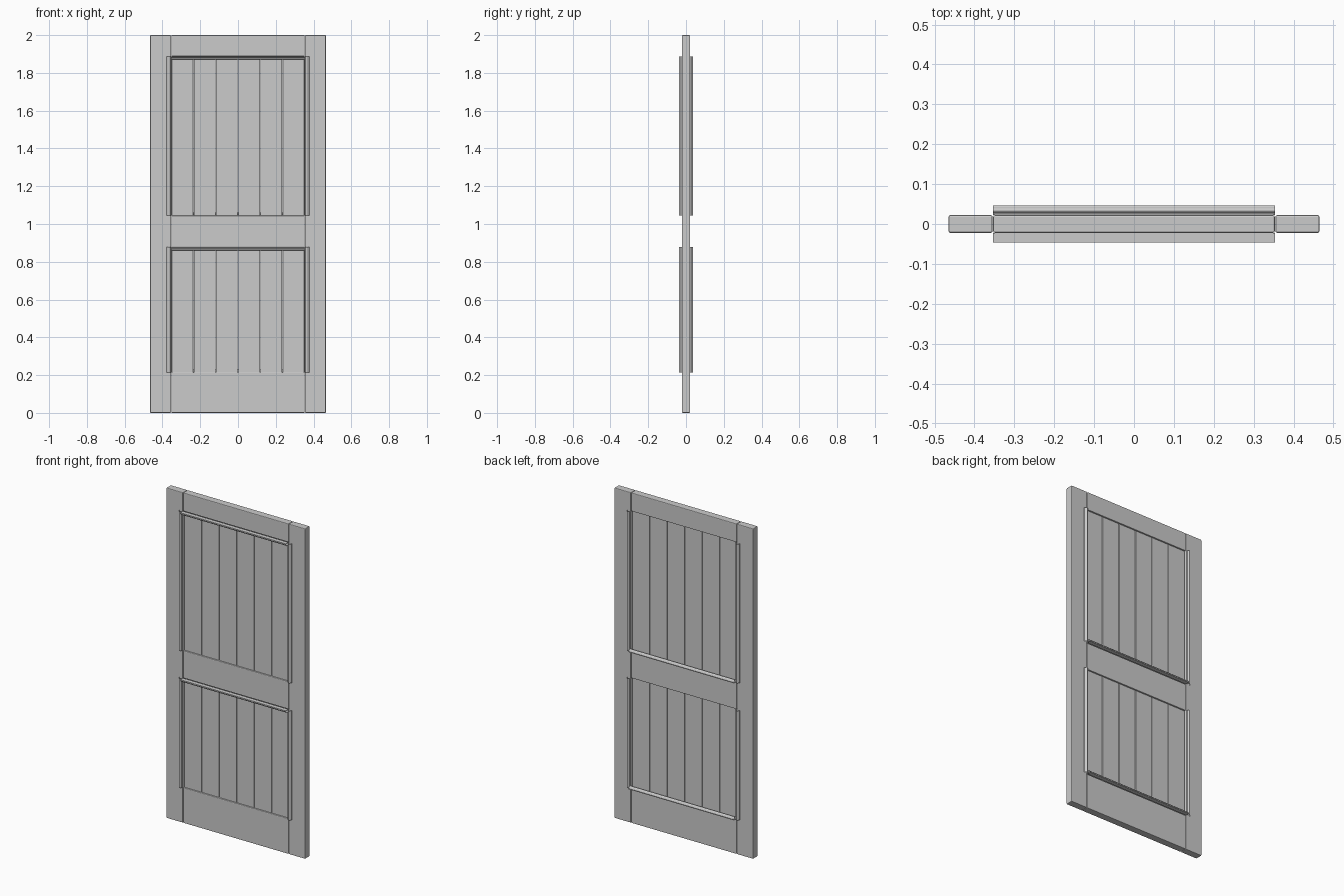
import bpy, bmesh
from mathutils import Vector

if "Cube" in bpy.data.objects:
    bpy.data.objects.remove(bpy.data.objects["Cube"])

T = 0.022            # half thickness of the frame
INNER = 0.353        # half width between the stiles
OPENINGS = {"upper": (1.044, 1.888), "lower": (0.214, 0.877)}


def finish(name, bm):
    bmesh.ops.recalc_face_normals(bm, faces=bm.faces)
    mesh = bpy.data.meshes.new(name)
    bm.to_mesh(mesh)
    bm.free()
    obj = bpy.data.objects.new(name, mesh)
    bpy.context.collection.objects.link(obj)
    return obj


def board(name, x0, x1, half_y, z0, z1, bevel):
    bm = bmesh.new()
    bmesh.ops.create_cube(bm, size=1)
    for v in bm.verts:
        v.co = Vector(((x0 + x1) / 2 + v.co.x * (x1 - x0),
                       v.co.y * 2 * half_y,
                       (z0 + z1) / 2 + v.co.z * (z1 - z0)))
    bmesh.ops.bevel(bm, geom=bm.edges[:], offset=bevel, segments=2,
                    profile=0.5, affect='EDGES')
    return finish(name, bm)


# moulding section: u across the width, v the height
PROFILE = [(0, 0), (0, 0.007), (0.005, 0.009), (0.007, 0.013), (0.010, 0.0155),
           (0.013, 0.016), (0.016, 0.015), (0.019, 0.012), (0.021, 0.008),
           (0.025, 0.005), (0.025, 0)]


def moulding(name, start, length_vec, u_dir, v_dir):
    # open-ended extrusion of the section
    bm = bmesh.new()
    start, run = Vector(start), Vector(length_vec)
    u_dir, v_dir = Vector(u_dir), Vector(v_dir)
    a = [bm.verts.new(start + u_dir * u + v_dir * v) for u, v in PROFILE]
    b = [bm.verts.new(p.co + run) for p in a]
    for i in range(len(a)):
        j = (i + 1) % len(a)
        bm.faces.new((a[i], a[j], b[j], b[i]))
    return finish(name, bm)


# stiles
board("left_stile", -0.465, -0.3545, T, 0, 2, 0.004)
board("right_stile", 0.3545, 0.465, T, 0, 2, 0.004)

# rails
for name, z0, z1 in (("bottom_rail", 0, 0.214), ("middle_rail", 0.877, 1.044),
                     ("top_rail", 1.888, 2)):
    board(name, -INNER, INNER, T, z0, z1, 0.004)

for level, (z0, z1) in OPENINGS.items():
    # vertical planks
    w = 2 * INNER / 6
    for i in range(6):
        x = -INNER + i * w
        board(f"{level}_plank_{i + 1}", x + 0.0015, x + w - 0.0015, 0.013,
              z0 - 0.003, z1 + 0.003, 0.003)
    # side mouldings on both faces
    for side, sx in (("left", -1), ("right", 1)):
        for face, sy in (("front", -1), ("back", 1)):
            moulding(f"{level}_{side}_{face}_moulding",
                     (sx * INNER, sy * T, z0), (0, 0, z1 - z0),
                     (sx, 0, 0), (0, sy, 0))
    # head moulding on the front, sill moulding on the back
    moulding(f"{level}_front_head_moulding", (-INNER, -T, z1),
             (2 * INNER, 0, 0), (0, -1, 0), (0, 0, -1))
    moulding(f"{level}_back_sill_moulding", (-INNER, T, z0),
             (2 * INNER, 0, 0), (0, 1, 0), (0, 0, 1))
